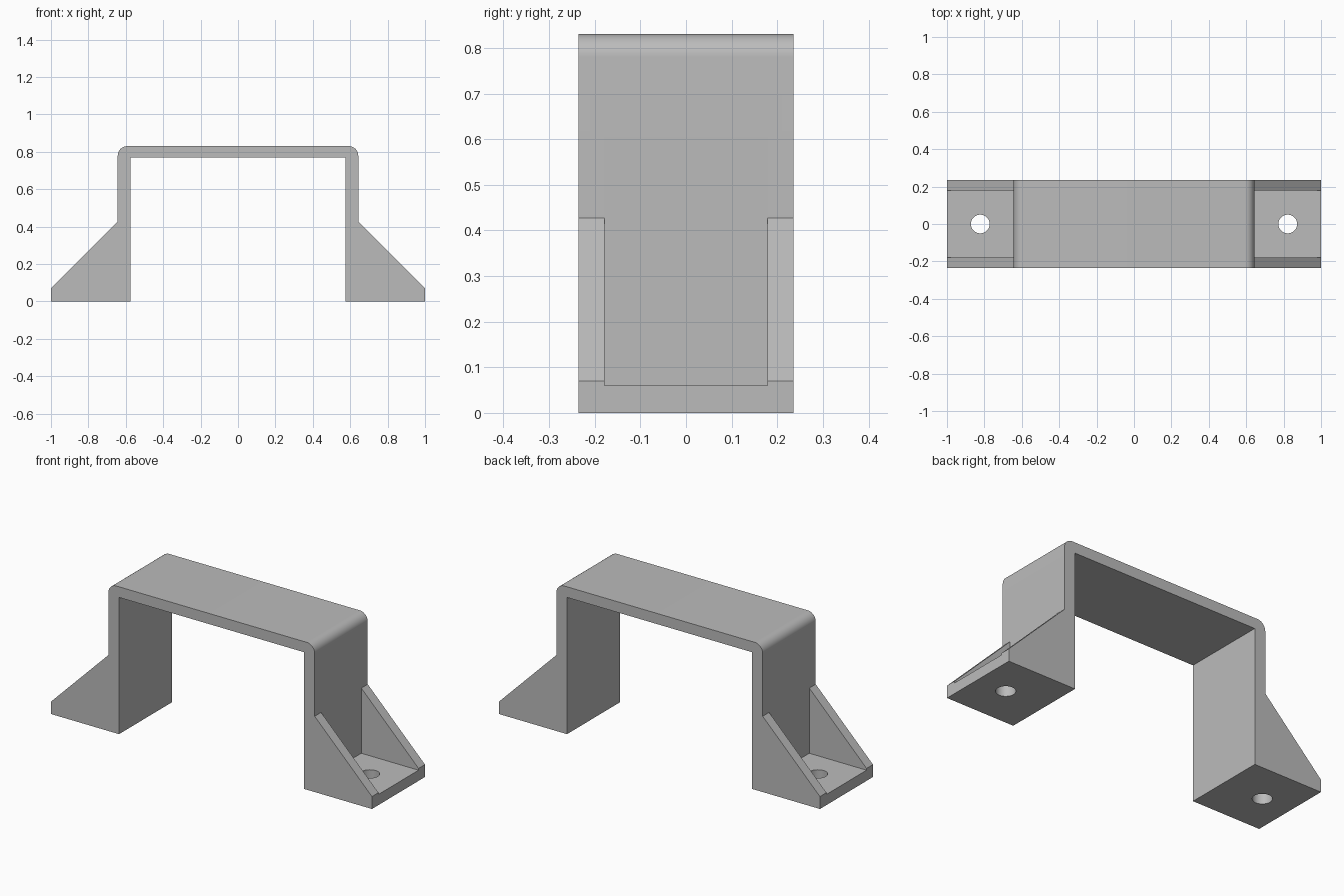
import bpy, bmesh, math
from mathutils import Matrix

cube = bpy.data.objects.get("Cube")
if cube:
    bpy.data.objects.remove(cube)

HALF_W = 0.236      # half depth of the bracket
OUTER, INNER = 0.643, 0.576
TOP, FLOOR = 0.83, 0.06
RADIUS = 0.05

grey = bpy.data.materials.new("plain grey")
grey.use_nodes = True
colour = (0.5, 0.5, 0.5, 1)
grey.diffuse_color = colour
grey.node_tree.nodes["Principled BSDF"].inputs["Base Color"].default_value = colour


def add_object(name, bm):
    bmesh.ops.recalc_face_normals(bm, faces=bm.faces)
    mesh = bpy.data.meshes.new(name)
    bm.to_mesh(mesh)
    bm.free()
    mesh.materials.append(grey)
    obj = bpy.data.objects.new(name, mesh)
    bpy.context.collection.objects.link(obj)
    return obj


def box_cutter(name, x0, x1, y, z0, z1):
    bm = bmesh.new()
    bmesh.ops.create_cube(bm, size=1, matrix=Matrix.LocRotScale(
        ((x0 + x1) / 2, 0, (z0 + z1) / 2), None, (x1 - x0, 2 * y, z1 - z0)))
    return add_object(name, bm)


def hole_cutter(name, x):
    bm = bmesh.new()
    bmesh.ops.create_cone(bm, cap_ends=True, segments=48, radius1=0.05, radius2=0.05,
                          depth=0.4, matrix=Matrix.Translation((x, 0, 0)))
    return add_object(name, bm)


# Half outline from the inner foot, around the foot and up to the rounded corner
half = [(INNER, TOP - 0.06), (INNER, 0), (1, 0), (1, 0.07), (OUTER, 0.427)]
steps = 12
for i in range(steps + 1):
    a = math.pi / 2 * i / steps
    half.append((OUTER - RADIUS + RADIUS * math.cos(a), TOP - RADIUS + RADIUS * math.sin(a)))
outline = half + [(-x, z) for x, z in reversed(half)]

# Bracket body extruded along y
bm = bmesh.new()
face = bm.faces.new([bm.verts.new((x, -HALF_W, z)) for x, z in outline])
extruded = bmesh.ops.extrude_face_region(bm, geom=[face])["geom"]
bmesh.ops.translate(bm, vec=(0, 2 * HALF_W, 0),
                    verts=[v for v in extruded if isinstance(v, bmesh.types.BMVert)])
bracket = add_object("mounting_bracket", bm)

# Pockets between the gussets, and the screw holes in both feet
cutters = []
for side in (-1, 1):
    x0, x1 = sorted((side * OUTER, side * 1.1))
    cutters.append(box_cutter("foot_pocket_cutter", x0, x1, 0.179, FLOOR, 0.6))
    cutters.append(hole_cutter("screw_hole_cutter", side * 0.822))
for cutter in cutters:
    cutter.hide_render = True
    mod = bracket.modifiers.new("cut", 'BOOLEAN')
    mod.operation = 'DIFFERENCE'
    mod.solver = 'EXACT'
    mod.object = cutter

# Bake the cuts and discard the cutters
depsgraph = bpy.context.evaluated_depsgraph_get()
baked = bpy.data.meshes.new_from_object(bracket.evaluated_get(depsgraph))
bracket.modifiers.clear()
bracket.data = baked
for cutter in cutters:
    bpy.data.objects.remove(cutter)

# Smooth the rounded corners and holes, keeping the edges sharp
bpy.ops.object.select_all(action='DESELECT')
bracket.select_set(True)
bpy.context.view_layer.objects.active = bracket
bpy.ops.object.shade_smooth_by_angle(angle=math.radians(30))
